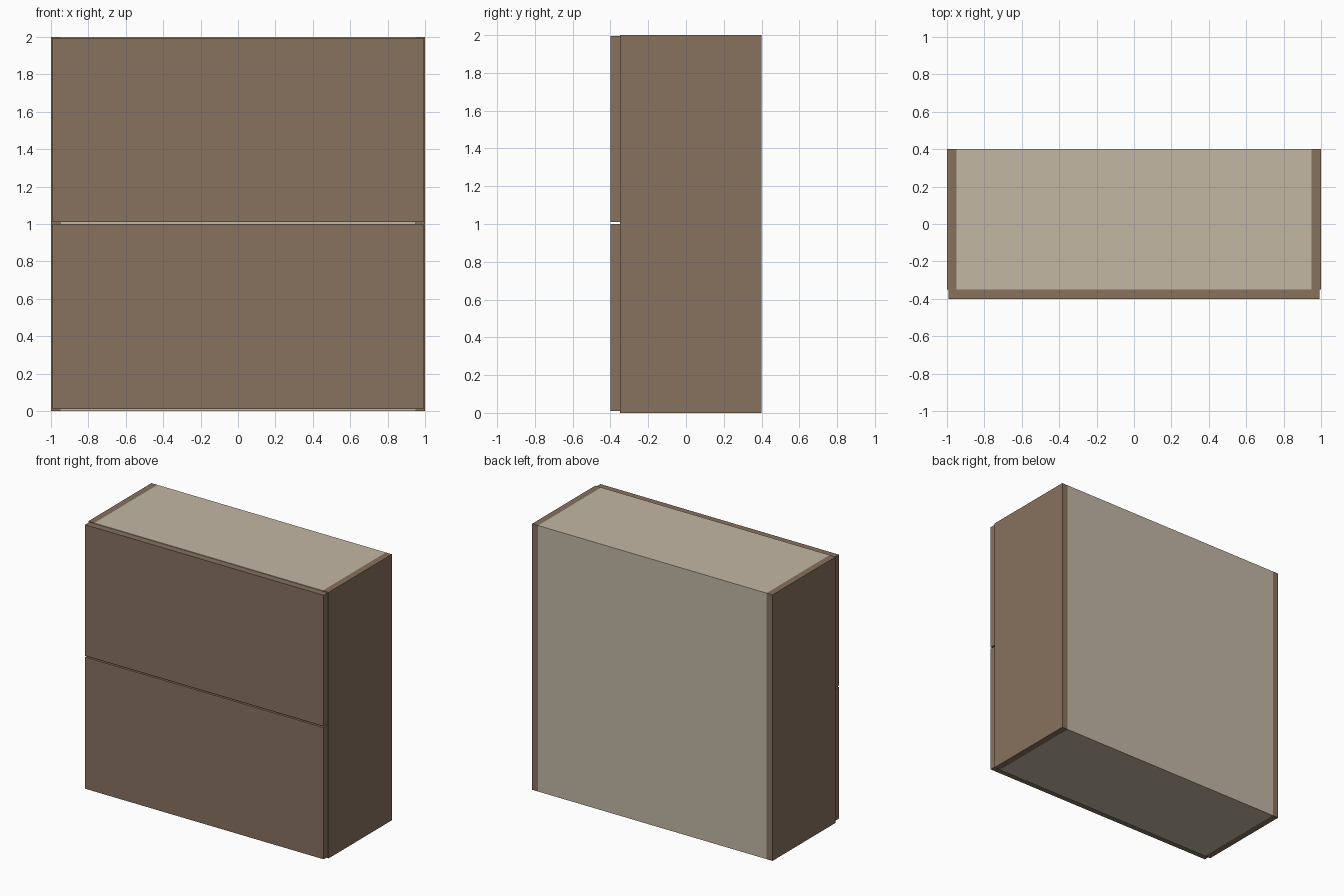
import bpy

if "Cube" in bpy.data.objects:
    bpy.data.objects.remove(bpy.data.objects["Cube"])


def srgb(r, g, b):
    conv = lambda c: c / 12.92 if c <= 0.04045 else ((c + 0.055) / 1.055) ** 2.4
    return tuple(conv(v / 255) for v in (r, g, b)) + (1.0,)


def make_material(name, color):
    mat = bpy.data.materials.new(name)
    mat.diffuse_color = color
    mat.use_nodes = True
    mat.node_tree.nodes["Principled BSDF"].inputs["Base Color"].default_value = mat.diffuse_color
    return mat


brown = make_material("brown wood", srgb(135, 113, 94))
beige = make_material("beige board", srgb(194, 183, 164))


def panel(name, mat, x, y, z):
    """Box panel from (min, max) ranges on each axis."""
    bpy.ops.mesh.primitive_cube_add(size=1, location=[(a + b) / 2 for a, b in (x, y, z)])
    obj = bpy.context.object
    obj.name = name
    obj.scale = [b - a for a, b in (x, y, z)]
    bpy.ops.object.transform_apply(location=False, rotation=False, scale=True)
    obj.data.materials.append(mat)
    return obj


T = 0.05               # board thickness
BACK, FRONT = 0.4, -0.35
INNER = 1 - T

# Side panels
panel("left_side", brown, (-1, -INNER), (FRONT, BACK), (0, 2))
panel("right_side", brown, (INNER, 1), (FRONT, BACK), (0, 2))

# Top, bottom and back boards fitted between the sides
panel("top_board", beige, (-INNER, INNER), (FRONT, BACK), (2 - T, 2))
panel("bottom_board", beige, (-INNER, INNER), (FRONT, BACK), (0, T))
panel("back_board", beige, (-INNER, INNER), (BACK - T, BACK), (T, 2 - T))

# Two drawer fronts with a narrow gap between them
for name, z in (("lower", (0.01, 1.0)), ("upper", (1.01, 1.995))):
    panel(name + "_drawer_front", brown, (-0.992, 0.992), (FRONT - T, FRONT), z)
